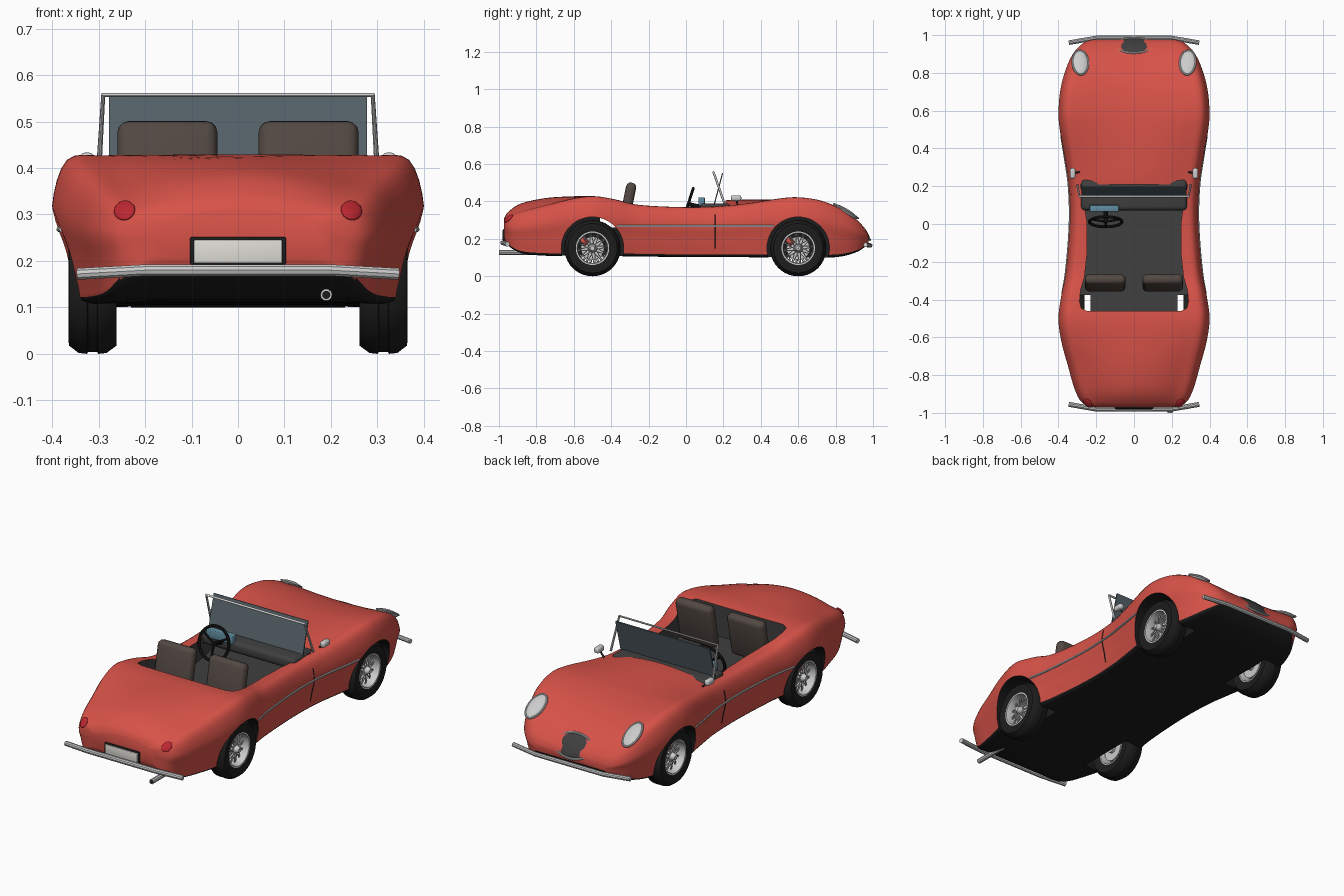
import bpy, bmesh, math
from mathutils import Vector, Matrix

if "Cube" in bpy.data.objects:
    bpy.data.objects.remove(bpy.data.objects["Cube"])

def mat(name, *c):
    m = bpy.data.materials.new(name)
    m.diffuse_color = (*c, 1)
    m.use_nodes = True
    m.node_tree.nodes["Principled BSDF"].inputs["Base Color"].default_value = m.diffuse_color
    return m
RED, BLACK, DARK = mat("red", .68, .085, .065), mat("black", .012, .012, .012), mat("dark", .05, .05, .05)
BROWN, GLASS, BLUE = mat("brown", .085, .065, .055), mat("glass", .09, .12, .14), mat("blue", .12, .27, .36)
CHROME, WHITE = mat("chrome", .6, .6, .6), mat("white", .85, .85, .85)
LAMP, CREAM = mat("lamp", .5, .02, .03), mat("cream", .75, .73, .68)

def finish(o, name, m=None, angle=35):
    o.name = name
    if m: o.data.materials.append(m)
    bpy.ops.object.select_all(action='DESELECT')
    o.select_set(True)
    bpy.context.view_layer.objects.active = o
    bpy.ops.object.shade_smooth_by_angle(angle=math.radians(angle))
    return o

def from_bm(bm, name, m=None, angle=35):
    bmesh.ops.recalc_face_normals(bm, faces=bm.faces)
    me = bpy.data.meshes.new(name)
    bm.to_mesh(me)
    o = bpy.data.objects.new(name, me)
    bpy.context.collection.objects.link(o)
    return finish(o, name, m, angle)

def box(name, loc, size, m, rx=0, bevel=0.004):
    bm = bmesh.new()
    bmesh.ops.create_cube(bm, size=1, matrix=Matrix.Diagonal((*size, 1)))
    if bevel:
        bmesh.ops.bevel(bm, geom=bm.edges[:], offset=bevel, segments=3, profile=.5, affect='EDGES')
    bm.transform(Matrix.Translation(loc) @ Matrix.Rotation(rx, 4, 'X'))
    return from_bm(bm, name, m)

def rod(name, pts, r, m):
    cu = bpy.data.curves.new(name, 'CURVE')
    cu.dimensions, cu.bevel_depth, cu.bevel_resolution, cu.use_fill_caps = '3D', r, 3, True
    s = cu.splines.new('POLY')
    s.points.add(len(pts) - 1)
    for p, q in zip(s.points, pts): p.co = (*q, 1)
    o = bpy.data.objects.new(name, cu)
    bpy.context.collection.objects.link(o)
    bpy.ops.object.select_all(action='DESELECT')
    o.select_set(True)
    bpy.context.view_layer.objects.active = o
    bpy.ops.object.convert(target='MESH')
    return finish(bpy.context.object, name, m)

def blob(name, M, m):
    bm = bmesh.new()
    bmesh.ops.create_uvsphere(bm, u_segments=28, v_segments=14, radius=1, matrix=M)
    return from_bm(bm, name, m)

def lathe_x(name, prof, m, M, n=40):
    # closed (x, radius) profile turned about the x axis
    bm = bmesh.new()
    rings = [[bm.verts.new((x, r * math.cos(i * math.tau / n), r * math.sin(i * math.tau / n)))
              for i in range(n)] for x, r in prof]
    for a, b in zip(rings, rings[1:] + rings[:1]):
        for i in range(n):
            bm.faces.new((a[i], a[(i + 1) % n], b[(i + 1) % n], b[i]))
    bm.transform(M)
    return from_bm(bm, name, m)

def spline(pts, n, closed=False):
    P, out, k = [Vector(p) for p in pts], [], len(pts)
    get = (lambda i: P[i % k]) if closed else (lambda i: P[min(max(i, 0), k - 1)])
    for i in range(k if closed else k - 1):
        a, b, c, d = (get(i + j) for j in (-1, 0, 1, 2))
        for s in range(n):
            t = s / n
            out.append(.5 * (2*b + (c - a)*t + (2*a - 5*b + 4*c - d)*t*t + (3*b - a - 3*c + d)*t**3))
    return out if closed else out + [P[-1]]

# body loft: y, half width, centre top, shoulder top, bottom
stations = [(-.972, .20, .31, .285, .205), (-.95, .27, .345, .31, .165), (-.88, .312, .39, .34, .125),
    (-.75, .35, .418, .375, .112), (-.62, .385, .427, .41, .11), (-.5, .40, .428, .427, .11),
    (-.38, .385, .41, .41, .11), (-.25, .36, .385, .38, .108), (0, .34, .372, .368, .105),
    (.2, .345, .405, .372, .105), (.35, .367, .41, .39, .104), (.5, .393, .41, .415, .102),
    (.6, .40, .405, .422, .1), (.72, .388, .385, .405, .1), (.83, .357, .345, .36, .108),
    (.91, .317, .295, .305, .13), (.96, .265, .245, .25, .16), (.976, .22, .215, .215, .18)]
bm = bmesh.new()
rings = []
for y, w, zc, zs, zb in spline(stations, 5):
    h = zs - zb
    half = [(0, zc), (.4*w, .75*zc + .25*zs), (.72*w, .2*zc + .8*zs), (.92*w, zs - .03*h), (w, zb + .66*h),
            (.96*w, zb + .38*h), (.92*w, zb + .12*h), (.87*w, zb), (.6*w, zb), (0, zb)]
    ring = half + [(-x, z) for x, z in half[-2:0:-1]]
    rings.append([bm.verts.new((p[0], y, p[1])) for p in spline(ring, 4, True)])
for a, b in zip(rings, rings[1:]):
    for i in range(len(a)):
        j = (i + 1) % len(a)
        bm.faces.new((a[i], a[j], b[j], b[i]))
bm.faces.new(rings[0]); bm.faces.new(rings[-1])
bmesh.ops.recalc_face_normals(bm, faces=bm.faces)
for f in bm.faces:
    f.material_index = 1 if f.normal.z < -.4 else 0
body = from_bm(bm, "body", RED)
for m in (BLACK, DARK): body.data.materials.append(m)

def cut(bm, idx):
    for f in bm.faces: f.material_index = idx
    c = from_bm(bm, "cutter")
    for m in (RED, BLACK, DARK): c.data.materials.append(m)
    c.hide_render = True
    md = body.modifiers.new("cut", 'BOOLEAN')
    md.operation, md.solver, md.object = 'DIFFERENCE', 'EXACT', c
    bpy.context.view_layer.objects.active = body
    bpy.ops.object.modifier_apply(modifier=md.name)
    bpy.data.objects.remove(c)

# wheel arches
WHEELS = [(s, y) for s in (1, -1) for y in (-.5, .6)]
for s, y in WHEELS:
    bm = bmesh.new()
    bmesh.ops.create_cone(bm, cap_ends=True, segments=48, radius1=.167, radius2=.167, depth=.28,
        matrix=Matrix.Translation((s*.37, y, .15)) @ Matrix.Rotation(math.pi/2, 4, 'Y'))
    cut(bm, 1)
# cockpit opening with a waisted outline
side = [(.25, -.46), (.28, -.445), (.288, -.41), (.283, -.35), (.262, -.28), (.248, -.15), (.248, 0), (.262, .1), (.285, .21)]
bm = bmesh.new()
low = bm.faces.new([bm.verts.new((x, y, .26)) for x, y in side + [(-x, y) for x, y in side[::-1]]])
ext = bmesh.ops.extrude_face_region(bm, geom=[low])
bmesh.ops.translate(bm, vec=(0, 0, .4), verts=[v for v in ext['geom'] if isinstance(v, bmesh.types.BMVert)])
cut(bm, 2)
finish(body, "body")

def on_body(p, sx, sy, sz):
    # matrix lying on the body surface, local y running lengthwise
    _, loc, n, _ = body.closest_point_on_mesh(Vector(p))
    yv = (Vector((0, 1, 0)) - n * n.y).normalized()
    R = Matrix((yv.cross(n), yv, n)).transposed().to_4x4()
    return Matrix.Translation(loc) @ R @ Matrix.Diagonal((sx, sy, sz, 1))

def oval_rim(name, M, r):
    rod(name, [M @ Vector((math.cos(a*math.tau/36), math.sin(a*math.tau/36), .2)) for a in range(37)], r, CHROME)

# lamps, mirrors, trim, door lines, seats: both sides
for s in (1, -1):
    M = on_body((s*.285, .85, .34), .042, .075, .016)
    blob("headlight", M, WHITE)
    oval_rim("headlight_rim", M, .005)
    blob("tail_light", on_body((s*.24, -.94, .30), .023, .03, .008), LAMP)
    box("mirror", (s*.325, .268, .418), (.03, .055, .03), CHROME, bevel=.01)
    rod("mirror_arm", [(s*.325, .268, .415), (s*.29, .275, .385)], .005, DARK)
    hit = lambda y, z: body.ray_cast(Vector((s, y, z)), Vector((-s, 0, 0)))[1]
    rod("side_trim", [hit(-.37 + .84*i/24, .268) for i in range(25)], .006, CHROME)
    rod("door_line", [hit(.155, .15 + .18*i/8) for i in range(9)], .0025, BLACK)
    box("seat", (s*.152, -.312, .385), (.215, .055, .235), BROWN, rx=-.2, bevel=.024)

# grille
G = Matrix.Translation((0, .942, .245)) @ Matrix.Rotation(-.93, 4, 'X') @ Matrix.Diagonal((.105, .065, .018, 1))
blob("grille", G, DARK)
oval_rim("grille_rim", G, .006)

# dashboard, instruments, steering wheel
box("dashboard", (0, .155, .36), (.56, .165, .06), DARK, bevel=.02)
box("instrument_pod", (-.157, .083, .4), (.155, .035, .045), BLUE)
S = Matrix.Translation((-.15, .012, .387)) @ Matrix.Rotation(math.radians(72), 4, 'X')
bpy.ops.mesh.primitive_torus_add(major_radius=.086, minor_radius=.008, major_segments=36, minor_segments=10)
wheel = bpy.context.object
wheel.data.transform(S)
finish(wheel, "steering_wheel", BLACK)
for a in (0, 120, 240):
    d = Vector((math.sin(math.radians(a)), -math.cos(math.radians(a)), 0))
    rod("steering_spoke", [S @ Vector((0, 0, 0)), S @ (d * .085)], .006, BLACK)
rod("steering_column", [(-.15, .01, .387), (-.15, .1, .365)], .012, BLACK)

# windscreen
box("windscreen_glass", (0, .173, .467), (.556, .006, .175), GLASS, rx=-.26, bevel=0)
rod("windscreen_frame", [(-.3, .205, .39), (-.29, .147, .557), (.29, .147, .557), (.3, .205, .39)], .006, CHROME)

# bumpers, plate, exhaust
rod("rear_bumper", [(-.345, -.955, .172), (-.2, -.98, .18), (.2, -.98, .18), (.345, -.955, .172)], .013, CHROME)
rod("front_bumper", [(-.345, .96, .168), (-.2, .985, .165), (.2, .985, .165), (.345, .96, .168)], .012, CHROME)
box("plate_holder", (0, -.972, .222), (.206, .014, .06), BLACK)
box("number_plate", (0, -.98, .22), (.19, .008, .05), CREAM, bevel=.003)
rod("exhaust", [(.19, -1, .127), (.19, -.8, .127)], .013, CHROME)
rod("exhaust_bore", [(.19, -1.001, .127), (.19, -.99, .127)], .009, BLACK)

# wire wheels
for s, y in WHEELS:
    M = Matrix.Translation((s*.313, y, .15)) @ Matrix.Rotation(0 if s > 0 else math.pi, 4, 'Z')
    lathe_x("tyre", [(-.045, .086), (-.052, .1), (-.052, .132), (-.03, .148), (-.012, .15), (-.01, .146), (.01, .146),
                     (.012, .15), (.03, .148), (.051, .132), (.052, .11), (.045, .086)], BLACK, M)
    lathe_x("rim", [(-.046, .094), (.046, .094), (.046, .082), (.03, .078), (-.03, .078), (-.046, .082)], CHROME, M)
    lathe_x("hub", [(-.05, .001), (-.05, .022), (.03, .02), (.048, .012), (.048, .001)], CHROME, M, 20)
    lathe_x("brake_disc", [(-.035, .02), (-.035, .062), (-.027, .062), (-.027, .02)], CHROME, M, 32)
    box("brake_caliper", (s*.292, y - .045, .188), (.03, .03, .045), RED, rx=.7)
    bm = bmesh.new()
    for i in range(24):
        T = Matrix.Rotation(i*math.tau/24, 4, 'X') @ Matrix.Translation((.018, 0, .048)) @ \
            Matrix.Rotation(.25 * (-1)**i, 4, 'X') @ Matrix.Rotation(-.2, 4, 'Y')
        bmesh.ops.create_cone(bm, cap_ends=True, segments=6, radius1=.0025, radius2=.0025, depth=.07, matrix=T)
    bm.transform(M)
    from_bm(bm, "spokes", CHROME)
